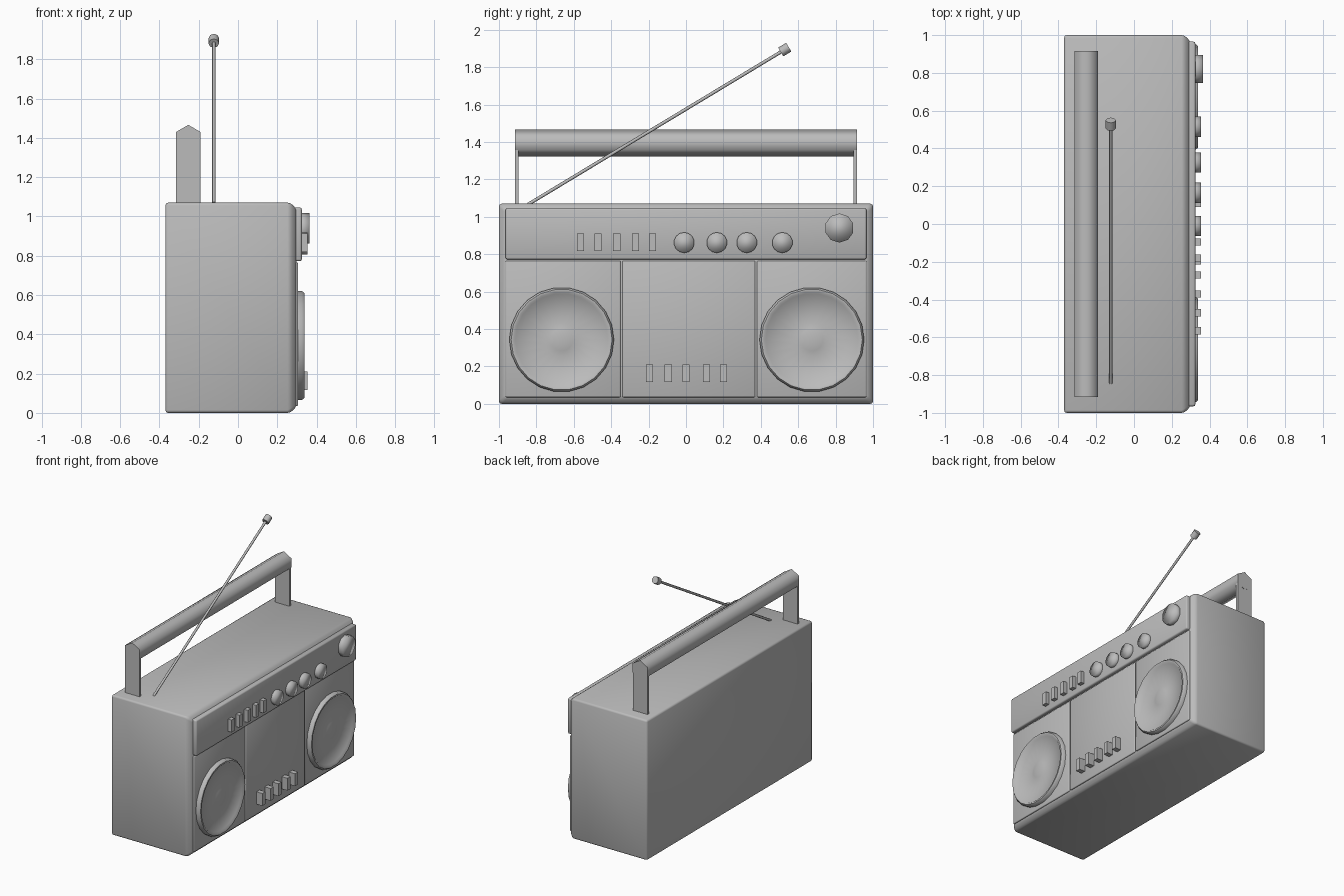
import bpy, bmesh, math
from mathutils import Vector, Matrix

if "Cube" in bpy.data.objects:
    bpy.data.objects.remove(bpy.data.objects["Cube"])

grey = bpy.data.materials.new("plain grey")
grey.use_nodes = True
colour = (0.5, 0.5, 0.5, 1)
grey.diffuse_color = colour
grey.node_tree.nodes["Principled BSDF"].inputs["Base Color"].default_value = colour


def finish(name, bm, smooth=None):
    """Turn a bmesh into an object, shading it smooth below the given angle."""
    bmesh.ops.recalc_face_normals(bm, faces=bm.faces)
    mesh = bpy.data.meshes.new(name)
    bm.to_mesh(mesh)
    bm.free()
    mesh.materials.append(grey)
    obj = bpy.data.objects.new(name, mesh)
    bpy.context.collection.objects.link(obj)
    if smooth:
        bpy.ops.object.select_all(action='DESELECT')
        obj.select_set(True)
        bpy.context.view_layer.objects.active = obj
        bpy.ops.object.shade_smooth_by_angle(angle=math.radians(smooth))
    return obj


def box(name, x, y, z, bevel=0, front_bevel=0):
    bm = bmesh.new()
    bmesh.ops.create_cube(bm, size=1)
    for v in bm.verts:
        for i, (lo, hi) in enumerate((x, y, z)):
            v.co[i] = hi if v.co[i] > 0 else lo
    if front_bevel:
        edges = [e for e in bm.edges if all(v.co.x > x[1] - 0.001 for v in e.verts)]
        bmesh.ops.bevel(bm, geom=edges, offset=front_bevel, segments=1, affect='EDGES')
    if bevel:
        edges = [e for e in bm.edges if e.calc_face_angle(0) > 0.5]
        bmesh.ops.bevel(bm, geom=edges, offset=bevel, segments=2, profile=0.5,
                        affect='EDGES', clamp_overlap=True)
    return finish(name, bm, 50 if bevel else None)


def rod(name, start, end, radius, sides, smooth=None, turn=0):
    start, end = Vector(start), Vector(end)
    axis = end - start
    matrix = (Matrix.Translation((start + end) / 2)
              @ axis.to_track_quat('Z', 'Y').to_matrix().to_4x4()
              @ Matrix.Rotation(turn, 4, 'Z'))
    bm = bmesh.new()
    bmesh.ops.create_cone(bm, cap_ends=True, segments=sides, radius1=radius,
                          radius2=radius, depth=axis.length, matrix=matrix)
    return finish(name, bm, smooth)


def lathe(name, centre, profile, sides):
    """Spin (radius, x) points about an axis along x."""
    bm = bmesh.new()
    verts = [bm.verts.new((x, centre[0] + r, centre[1])) for r, x in profile]
    edges = [bm.edges.new(pair) for pair in zip(verts, verts[1:])]
    bmesh.ops.spin(bm, geom=verts + edges, cent=(0, *centre), axis=(1, 0, 0),
                   angle=math.tau, steps=sides, use_duplicate=False)
    bmesh.ops.remove_doubles(bm, verts=bm.verts, dist=0.0005)
    return finish(name, bm, 50)


# Case, control strip and the three lower front panels
box("case", (-0.37, 0.298), (-1, 1), (0, 1.07), 0.014, 0.032)
box("control_strip", (0.26, 0.325), (-0.965, 0.965), (0.772, 1.045), 0.01)
for name, y in (("right_speaker_panel", (-0.965, -0.35)),
                ("cassette_panel", (-0.34, 0.37)),
                ("left_speaker_panel", (0.38, 0.965))):
    box(name, (0.26, 0.306), y, (0.035, 0.765), 0.006)

# Speakers: raised ring, shallow cone and centre dome
speaker = [(0.28, 0.29), (0.28, 0.325), (0.27, 0.338), (0.258, 0.338),
           (0.247, 0.326), (0.09, 0.312), (0.06, 0.319), (0.03, 0.323), (0, 0.324)]
for side, y in (("right", -0.665), ("left", 0.673)):
    lathe(side + "_speaker", (y, 0.343), speaker, 22)

# Knobs
for i, y in enumerate((-0.01, 0.165, 0.325, 0.515)):
    rod(f"small_knob_{i + 1}", (0.3, y, 0.862), (0.355, y, 0.862), 0.055, 14, 180)
rod("tuning_knob", (0.3, 0.82, 0.94), (0.365, 0.82, 0.94), 0.078, 10, 180)

# Rows of push buttons
for row, z, ys in (("upper", 0.865, (-0.565, -0.47, -0.37, -0.27, -0.18)),
                   ("lower", 0.163, (-0.195, -0.095, 0, 0.11, 0.2))):
    for i, y in enumerate(ys):
        box(f"{row}_button_{i + 1}", (0.29, 0.355), (y - 0.019, y + 0.019),
            (z - 0.047, z + 0.047))

# Handle: six-sided grip on two flat posts
rod("handle_grip", (-0.253, -0.915, 1.394), (-0.253, 0.915, 1.394), 0.072, 6, 70)
for side, s in (("right", -1), ("left", 1)):
    box(side + "_handle_post", (-0.315, -0.191), sorted((s * 0.895, s * 0.914)),
        (1.05, 1.425))

# Aerial
base, tip = Vector((-0.123, -0.835, 1.072)), Vector((-0.123, 0.528, 1.894))
along = (tip - base).normalized()
rod("aerial", base - along * 0.01, tip, 0.009, 8, 50)
rod("aerial_tip", tip - along * 0.025, tip + along * 0.025, 0.027, 8, 50)
